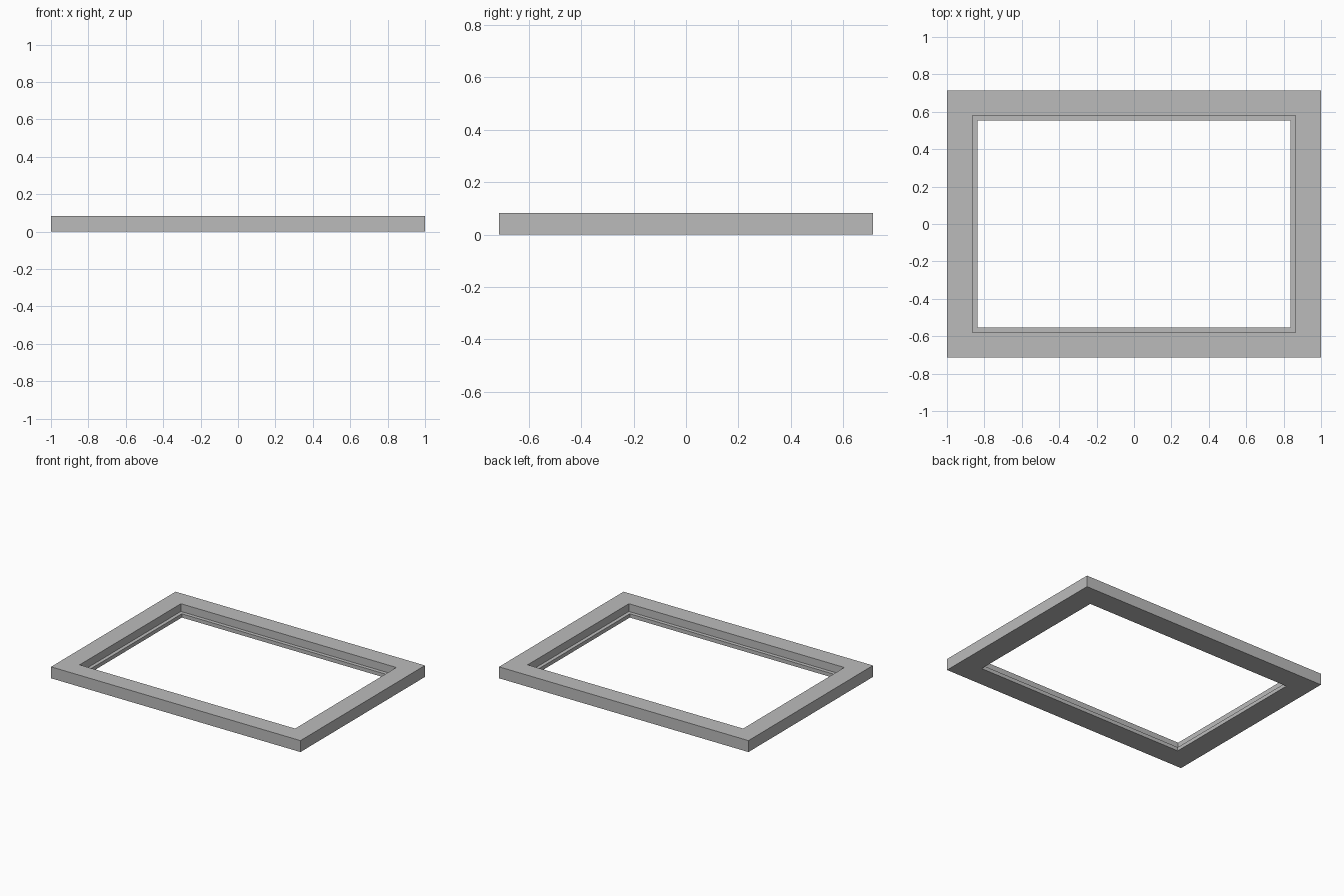
import bpy
import bmesh

cube = bpy.data.objects.get("Cube")
if cube:
    bpy.data.objects.remove(cube, do_unlink=True)

grey = bpy.data.materials.new("frame grey")
grey.use_nodes = True
colour = (0.5, 0.5, 0.5, 1)
grey.diffuse_color = colour
grey.node_tree.nodes["Principled BSDF"].inputs["Base Color"].default_value = colour

HEIGHT = 0.083
LEDGE = 0.027

# Rebated cross-section: half width, half depth and height of each loop
profile = [
    (1.0, 0.713, 0),
    (1.0, 0.713, HEIGHT),
    (0.864, 0.58, HEIGHT),
    (0.864, 0.58, LEDGE),
    (0.838, 0.553, LEDGE),
    (0.838, 0.553, 0),
]
corners = [(-1, -1), (1, -1), (1, 1), (-1, 1)]

# Sweep the section round the four mitred corners
bm = bmesh.new()
loops = [[bm.verts.new((sx * x, sy * y, z)) for sx, sy in corners]
         for x, y, z in profile]
for i, lower in enumerate(loops):
    upper = loops[(i + 1) % len(loops)]
    for j in range(4):
        k = (j + 1) % 4
        bm.faces.new((lower[j], lower[k], upper[k], upper[j]))
bmesh.ops.recalc_face_normals(bm, faces=bm.faces)

mesh = bpy.data.meshes.new("rectangular_frame")
bm.to_mesh(mesh)
bm.free()
mesh.materials.append(grey)
frame = bpy.data.objects.new("rectangular_frame", mesh)
bpy.context.collection.objects.link(frame)
